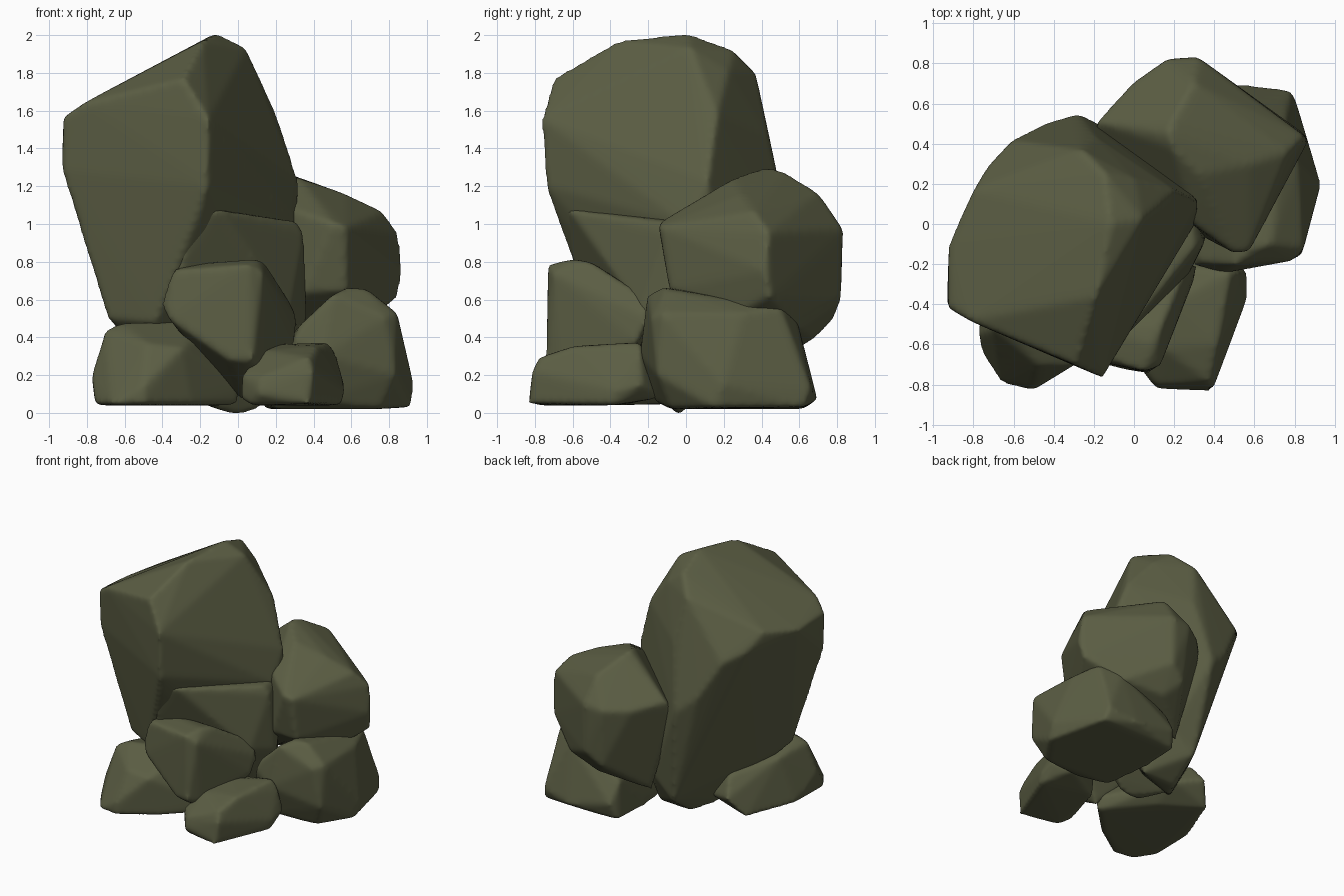
import bpy, bmesh

stone = bpy.data.materials.new("mossy_stone")
stone.diffuse_color = (0.105, 0.111, 0.057, 1)


def bounds(verts):
    return [(min(v[i] for v in verts), max(v[i] for v in verts)) for i in range(3)]


def rock(name, corners):
    """Convex boulder through the corner points, with worn edges."""
    bm = bmesh.new()
    for c in corners:
        bm.verts.new(c)
    bmesh.ops.convex_hull(bm, input=bm.verts[:])
    loose = [v for v in bm.verts if not v.link_faces]
    bmesh.ops.delete(bm, geom=loose, context='VERTS')
    bmesh.ops.recalc_face_normals(bm, faces=bm.faces[:])
    me = bpy.data.meshes.new(name)
    bm.to_mesh(me)
    bm.free()
    ob = bpy.data.objects.new(name, me)
    bpy.context.collection.objects.link(ob)
    # fine even mesh, then wear the edges down
    m = ob.modifiers.new("even", 'REMESH')
    m.mode = 'VOXEL'
    m.voxel_size = 0.018
    s = ob.modifiers.new("wear", 'SMOOTH')
    s.factor = 0.5
    s.iterations = 8
    dg = bpy.context.evaluated_depsgraph_get()
    worn = bpy.data.meshes.new_from_object(ob.evaluated_get(dg))
    ob.modifiers.clear()
    ob.data = worn
    worn.name = name
    # restore the full size lost to wear
    want = bounds(corners)
    have = bounds([v.co for v in worn.vertices])
    for v in worn.vertices:
        for i in range(3):
            t = (v.co[i] - have[i][0]) / (have[i][1] - have[i][0])
            v.co[i] = want[i][0] + t * (want[i][1] - want[i][0])
    worn.materials.clear()
    worn.materials.append(stone)
    for p in worn.polygons:
        p.use_smooth = True
        p.material_index = 0
    return ob


# tall leaning boulder
rock("great_boulder", [
    (-.12, 0, 2.0), (-.19, -.36, 1.96), (-.15, .25, 1.91), (.04, .02, 1.92),
    (-.92, -.42, 1.56), (-.82, -.48, 1.63), (-.29, -.7, 1.76), (-.16, -.76, 1.55),
    (-.17, -.74, 1.2), (-.2, -.69, 1.07), (.3, 0, .99), (.315, .11, 1.22),
    (.2, .16, 1.57), (.0, .22, 1.8), (-.26, .36, 1.8), (-.2, .43, 1.45),
    (-.28, .54, .95), (-.45, .49, 1.1), (-.61, .41, 1.38), (-.73, .28, 1.45),
    (-.8, .16, 1.58), (-.92, -.1, 1.54), (-.93, -.4, 1.28), (-.69, -.36, .5),
    (-.55, -.1, .4), (-.44, -.48, .48), (-.3, .04, .07), (-.2, .2, .04),
    (-.2, .43, .2), (0, .4, .35), (.08, .2, .05), (.2, .2, .3)])

# ledge and foot under the tall boulder
rock("under_ledge", [
    (-.24, -.65, 1.08), (-.1, -.6, 1.07), (.3, -.11, 1.01), (.34, -.1, .95),
    (.36, -.04, .5), (.27, -.24, .55), (-.31, -.57, .75), (-.4, -.46, .55),
    (-.3, 0, 1.05), (.25, .2, 1.0), (.2, .15, .3), (.15, 0, .07),
    (0, -.04, 0), (.08, -.05, .02), (-.1, -.08, .03), (-.25, .05, .08),
    (-.4, -.2, .3)])

# middle front rock
rock("middle_rock", [
    (-.34, -.62, .75), (-.28, -.48, .78), (.05, -.73, .78), (.1, -.6, .81),
    (.14, -.5, .79), (.13, -.7, .74), (.31, -.2, .5), (.26, -.2, .6),
    (.3, -.26, .38), (.07, -.74, .28), (.12, -.66, .26), (-.05, -.72, .29),
    (-.36, -.64, .5), (-.4, -.6, .58), (.02, -.4, .08), (-.2, -.25, .3)])

# right upper boulder
rock("back_right_boulder", [
    (.2, .38, 1.28), (.18, .45, 1.29), (.2, .52, 1.27), (.33, .25, 1.23),
    (.32, -.01, 1.06), (.5, -.14, 1.0), (.57, -.13, .98), (.57, -.08, .65),
    (.35, -.06, .64), (.57, .3, 1.15), (.76, .36, 1.06), (.84, .44, .95),
    (.86, .42, .75), (.84, .45, .62), (.74, .3, .54), (.6, .6, .45),
    (.17, .82, .95), (.32, .83, .97), (.32, .82, .6), (.2, .78, .5),
    (.3, .68, .4), (0, .45, .25), (.0, .7, .95), (-.17, .51, 1.0),
    (-.2, .44, .9), (.3, .7, 1.16)])

# right base rock
rock("right_base_rock", [
    (.58, -.12, .66), (.68, -.1, .65), (.5, -.2, .62), (.33, -.19, .46),
    (.3, -.2, .38), (.84, -.12, .52), (.78, -.18, .5), (.45, -.24, .3),
    (.83, -.15, .2), (.18, -.05, .02), (.4, -.16, .06), (.75, -.08, .02),
    (.925, .2, .15), (.91, .15, .03), (.82, .3, .52), (.75, .5, .55),
    (.5, .52, .56), (.6, .58, .5), (.78, .66, .12), (.8, .62, .03),
    (.55, .69, .07), (.16, .62, .02), (.2, .67, .15), (.18, .58, .3),
    (.14, .3, .02)])

# front left rock
rock("front_left_rock", [
    (-.7, -.52, .43), (-.62, -.5, .47), (-.25, -.4, .48), (-.18, -.45, .42),
    (-.48, -.7, .36), (-.3, -.7, .34), (.01, -.4, .13), (-.02, -.42, .04),
    (-.25, -.65, .04), (-.5, -.82, .05), (-.5, -.82, .14), (-.66, -.79, .04),
    (-.75, -.65, .04), (-.77, -.55, .2), (-.75, -.3, .05), (-.7, -.17, .05),
    (-.65, -.25, .4), (-.6, .09, .05), (-.5, .19, .2), (-.45, .1, .33),
    (-.3, .1, .15), (-.3, -.1, .05)])

# front small rock
rock("front_small_rock", [
    (.02, -.68, .08), (.03, -.7, .2), (.15, -.62, .33), (.2, -.4, .36),
    (.48, -.25, .37), (.42, -.6, .35), (.38, -.78, .29), (.12, -.82, .1),
    (.12, -.8, .18), (.38, -.83, .05), (.4, -.81, .22), (.08, -.75, .04),
    (.56, -.38, .12), (.55, -.4, .04), (.52, -.25, .3), (.56, -.24, .15),
    (.45, -.15, .08), (.15, -.3, .05), (.2, -.2, .3)])
